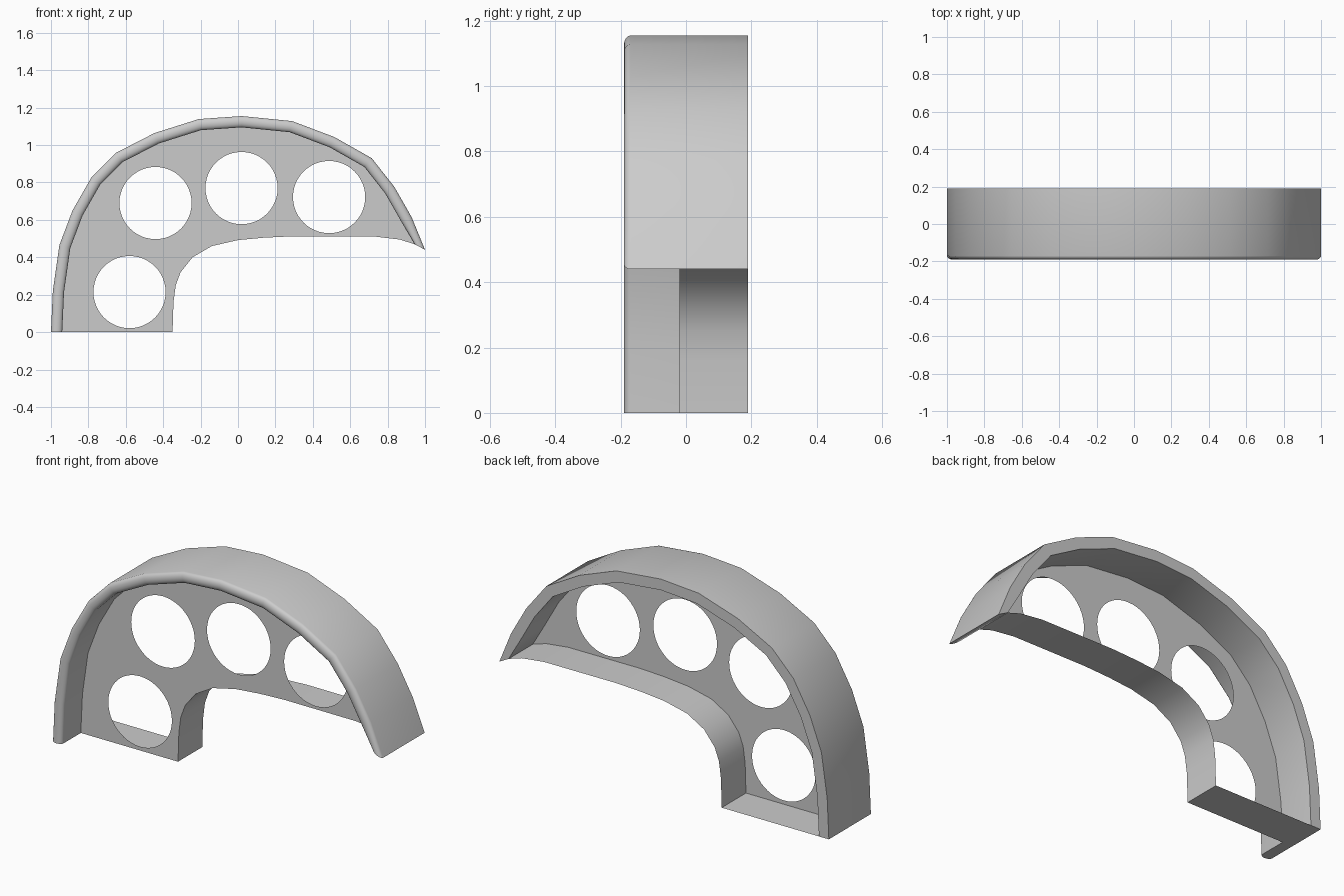
import bpy, bmesh, math
from mathutils import Vector

cube = bpy.data.objects.get("Cube")
if cube:
    bpy.data.objects.remove(cube, do_unlink=True)

BACK, FRONT, WEB, RIM = 0.19, -0.19, -0.02, 0.06

grey = bpy.data.materials.new("plain grey")
grey.use_nodes = True
grey.diffuse_color = (0.6, 0.6, 0.6, 1)
grey.node_tree.nodes["Principled BSDF"].inputs["Base Color"].default_value = (0.6, 0.6, 0.6, 1)

# Side outlines in x, z: outer arch and lower edge, both from the foot to the tip
arch = [Vector(p) for p in [
    (-1, 0), (-.99, .22), (-.955, .465), (-.885, .65), (-.785, .825), (-.655, .957),
    (-.447, 1.064), (-.21, 1.139), (.02, 1.155), (.29, 1.128), (.515, 1.043),
    (.715, .93), (.837, .775), (.928, .615), (1, .44)]]
lower = [Vector(p) for p in [
    (-.35, 0), (-.345, .16), (-.333, .25), (-.307, .32), (-.243, .40), (-.14, .46),
    (0, .492), (.14, .505), (.29, .512), (.73, .511), (.864, .495), (.944, .47)]]


def inset(points, distance):
    """Offset an open outline to its right-hand side with mitred corners."""
    result = []
    for i, p in enumerate(points):
        a = (p - points[max(i - 1, 0)]).normalized()
        b = (points[min(i + 1, len(points) - 1)] - p).normalized()
        a, b = (a if a.length else b), (b if b.length else a)
        n = Vector((a.y + b.y, -a.x - b.x)).normalized()
        result.append(p + n * distance / n.dot(Vector((a.y, -a.x))))
    return result


def finish(bm, name):
    bmesh.ops.recalc_face_normals(bm, faces=bm.faces)
    mesh = bpy.data.meshes.new(name)
    bm.to_mesh(mesh)
    bm.free()
    obj = bpy.data.objects.new(name, mesh)
    bpy.context.collection.objects.link(obj)
    mesh.materials.append(grey)
    bpy.ops.object.select_all(action='DESELECT')
    obj.select_set(True)
    bpy.context.view_layer.objects.active = obj
    bpy.ops.object.shade_smooth_by_angle(angle=math.radians(35))
    return obj


def loft(bm, rings, closed):
    rows = [[bm.verts.new(co) for co in ring] for ring in rings]
    count = len(rows[0])
    for r, s in zip(rows, rows[1:]):
        for j in range(count if closed else count - 1):
            k = (j + 1) % count
            bm.faces.new((r[j], r[k], s[k], s[j]))
    return rows


inner = inset(arch, RIM)
inner[0], inner[-1] = Vector((RIM - 1, 0)), lower[-1].copy()

# Thick arched rim with a rounded front lip
section = [(0, BACK), (0, FRONT + .02)]
for i in range(1, 8):
    a = math.pi * i / 8
    section.append((.5 - .5 * math.cos(a), FRONT + .02 - .02 * math.sin(a)))
section += [(1, FRONT + .02), (1, BACK)]
rings = []
for o, n in zip(arch, inner):
    mixed = [(o.lerp(n, t), y) for t, y in section]
    rings.append([(p.x, y, p.y) for p, y in mixed])
bm = bmesh.new()
rows = loft(bm, rings, True)
bm.faces.new(rows[0])
bm.faces.new(rows[-1])
finish(bm, "arched_rim")

# Thin flange along the lower edge, and the foot plate
bm = bmesh.new()
loft(bm, [[(p.x, WEB, p.y), (p.x, BACK, p.y)] for p in lower], False)
finish(bm, "lower_flange")
bm = bmesh.new()
loft(bm, [[(x, WEB, 0), (x, BACK, 0)] for x in (RIM - 1, lower[0].x)], False)
finish(bm, "foot_plate")

# Flat web with four round holes, filled from a 2D curve
curve = bpy.data.curves.new("web_outline", 'CURVE')
curve.dimensions, curve.fill_mode = '2D', 'BOTH'


def add_loop(points):
    spline = curve.splines.new('POLY')
    spline.points.add(len(points) - 1)
    for sp, p in zip(spline.points, points):
        sp.co = (p[0], p[1], 0, 1)
    spline.use_cyclic_u = True


add_loop(inner + lower[-2::-1])
for cx, cz in [(-.58, .214), (-.441, .69), (.019, .77), (.487, .722)]:
    angles = [math.tau * i / 48 for i in range(48)]
    add_loop([(cx + .193 * math.cos(a), cz + .193 * math.sin(a)) for a in angles])
outline = bpy.data.objects.new("web_outline", curve)
bpy.context.collection.objects.link(outline)
filled = outline.evaluated_get(bpy.context.evaluated_depsgraph_get()).to_mesh()
bm = bmesh.new()
bm.from_mesh(filled)
bpy.data.objects.remove(outline, do_unlink=True)
bmesh.ops.remove_doubles(bm, verts=bm.verts, dist=.0001)
for v in bm.verts:
    v.co = (v.co.x, WEB, v.co.y)
finish(bm, "web_plate")
